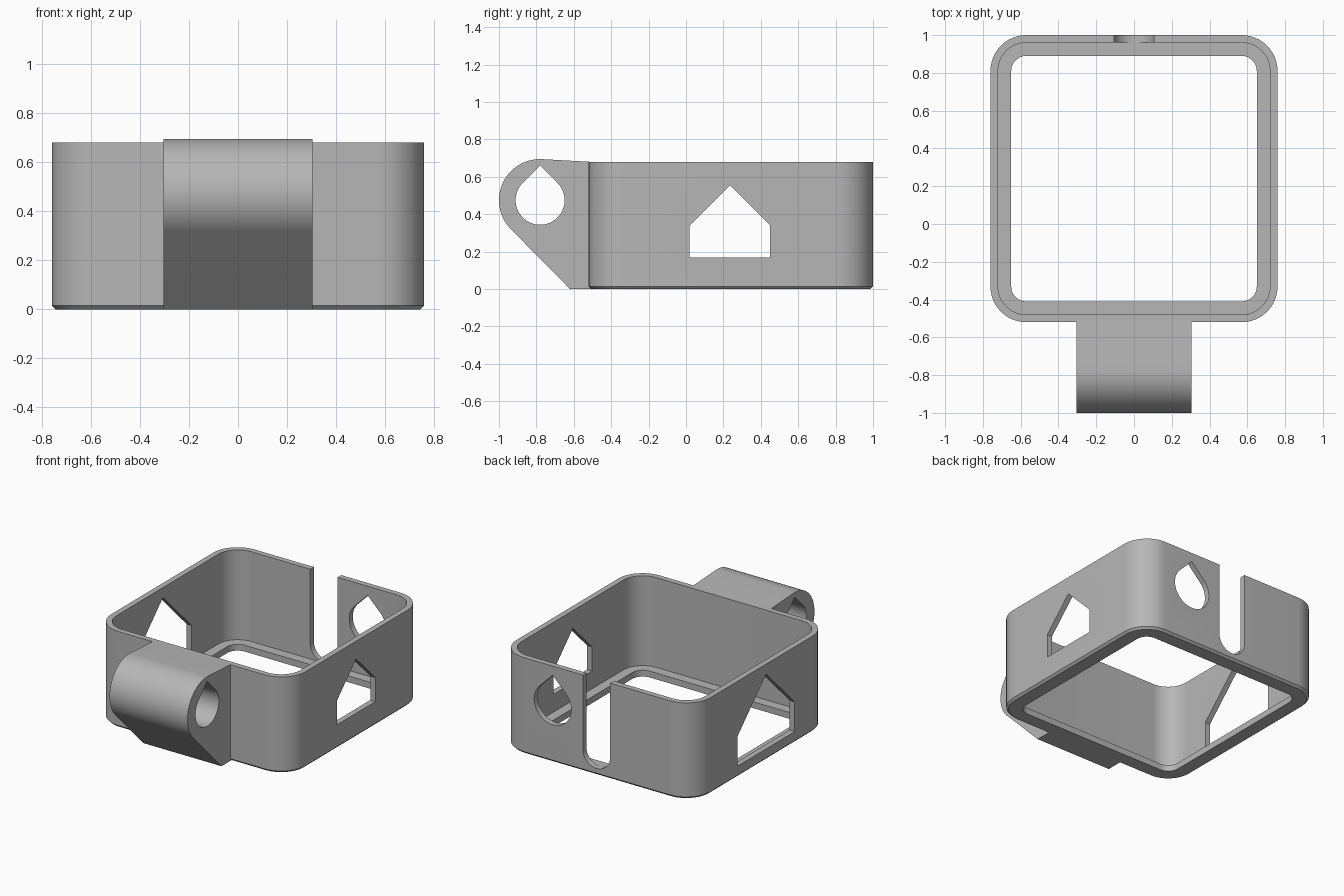
import bpy, bmesh
from math import cos, sin, radians, sqrt

default = bpy.data.objects.get("Cube")
if default:
    bpy.data.objects.remove(default, do_unlink=True)

grey = bpy.data.materials.new("plain grey")
grey.use_nodes = True
grey.diffuse_color = (0.47, 0.47, 0.47, 1)
grey.node_tree.nodes["Principled BSDF"].inputs["Base Color"].default_value = grey.diffuse_color

HX, Y0, Y1, TOP = 0.76, -0.52, 1.0, 0.68   # frame extents
RADIUS, WALL, LIP, FLOOR, CHAMFER = 0.19, 0.04, 0.11, 0.045, 0.015


def arc(cx, cy, r, a0, a1, steps):
    angles = [radians(a0 + (a1 - a0) * i / steps) for i in range(steps + 1)]
    return [(cx + r * cos(a), cy + r * sin(a)) for a in angles]


def teardrop(cx, cz, r):
    return arc(cx, cz, r, 135, 405, 48) + [(cx, cz + r * sqrt(2))]


def house(c, half, bottom, shoulder):
    return [(c - half, bottom), (c + half, bottom), (c + half, shoulder),
            (c, shoulder + half), (c - half, shoulder)]


def finish(name, bm):
    bmesh.ops.recalc_face_normals(bm, faces=bm.faces)
    mesh = bpy.data.meshes.new(name)
    bm.to_mesh(mesh)
    bm.free()
    mesh.materials.append(grey)
    obj = bpy.data.objects.new(name, mesh)
    bpy.context.collection.objects.link(obj)
    return obj


def prism(name, outline, axis, lo, hi):
    """Extrude an outline along x (outline is y, z) or y (outline is x, z)."""
    bm = bmesh.new()
    place = (lambda u, v, d: (d, u, v)) if axis == "x" else (lambda u, v, d: (u, d, v))
    a, b = [[bm.verts.new(place(u, v, d)) for u, v in outline] for d in (lo, hi)]
    bm.faces.new(a)
    bm.faces.new(b)
    for i in range(len(a)):
        j = (i + 1) % len(a)
        bm.faces.new((a[i], a[j], b[j], b[i]))
    return finish(name, bm)


def activate(obj):
    bpy.ops.object.select_all(action="DESELECT")
    obj.select_set(True)
    bpy.context.view_layer.objects.active = obj


def cut(obj, cutter):
    activate(obj)
    mod = obj.modifiers.new("cut", "BOOLEAN")
    mod.operation, mod.solver, mod.object = "DIFFERENCE", "EXACT", cutter
    bpy.ops.object.modifier_apply(modifier=mod.name)
    bpy.data.objects.remove(cutter, do_unlink=True)


def rounded_ring(bm, inset, z):
    r = RADIUS - inset
    x, lo, hi = HX - RADIUS, Y0 + RADIUS, Y1 - RADIUS
    pts = []
    for k, (cx, cy) in enumerate([(x, hi), (-x, hi), (-x, lo), (x, lo)]):
        pts += arc(cx, cy, r, 90 * k, 90 * k + 90, 12)
    return [bm.verts.new((px, py, z)) for px, py in pts]


# Open frame: wall section with bottom lip, swept round the rounded square
bm = bmesh.new()
section = [(LIP, 0), (CHAMFER, 0), (0, CHAMFER), (0, TOP),
           (WALL, TOP), (WALL, FLOOR), (LIP, FLOOR)]
rings = [rounded_ring(bm, inset, z) for inset, z in section]
for k, a in enumerate(rings):
    b = rings[(k + 1) % len(rings)]
    for i in range(len(a)):
        j = (i + 1) % len(a)
        bm.faces.new((a[i], a[j], b[j], b[i]))
frame = finish("frame", bm)

# Side windows, cable slot and round port
cut(frame, prism("small_window", house(0.235, 0.215, 0.17, 0.34), "x", 0.6, 0.9))
cut(frame, prism("large_window", house(0.19, 0.32, 0.08, 0.29), "x", -0.9, -0.6))
slot = arc(0, 0.155, 0.107, 180, 360, 24) + [(0.107, 0.8), (-0.107, 0.8)]
cut(frame, prism("slot", slot, "y", 0.93, 1.1))
cut(frame, prism("port", teardrop(0.343, 0.41, 0.145), "y", 0.85, 1.1))

# Front mounting lug with teardrop bore
back = Y0 + CHAMFER
profile = arc(-0.78, 0.475, 0.22, 87, 225, 36) + [(-0.62, 0), (back, 0), (back, TOP)]
lug = prism("mounting_lug", profile, "x", -0.305, 0.305)
cut(lug, prism("bore", teardrop(-0.78, 0.475, 0.131), "x", -0.5, 0.5))

for obj in (frame, lug):
    activate(obj)
    bpy.ops.object.shade_smooth_by_angle(angle=radians(25))
